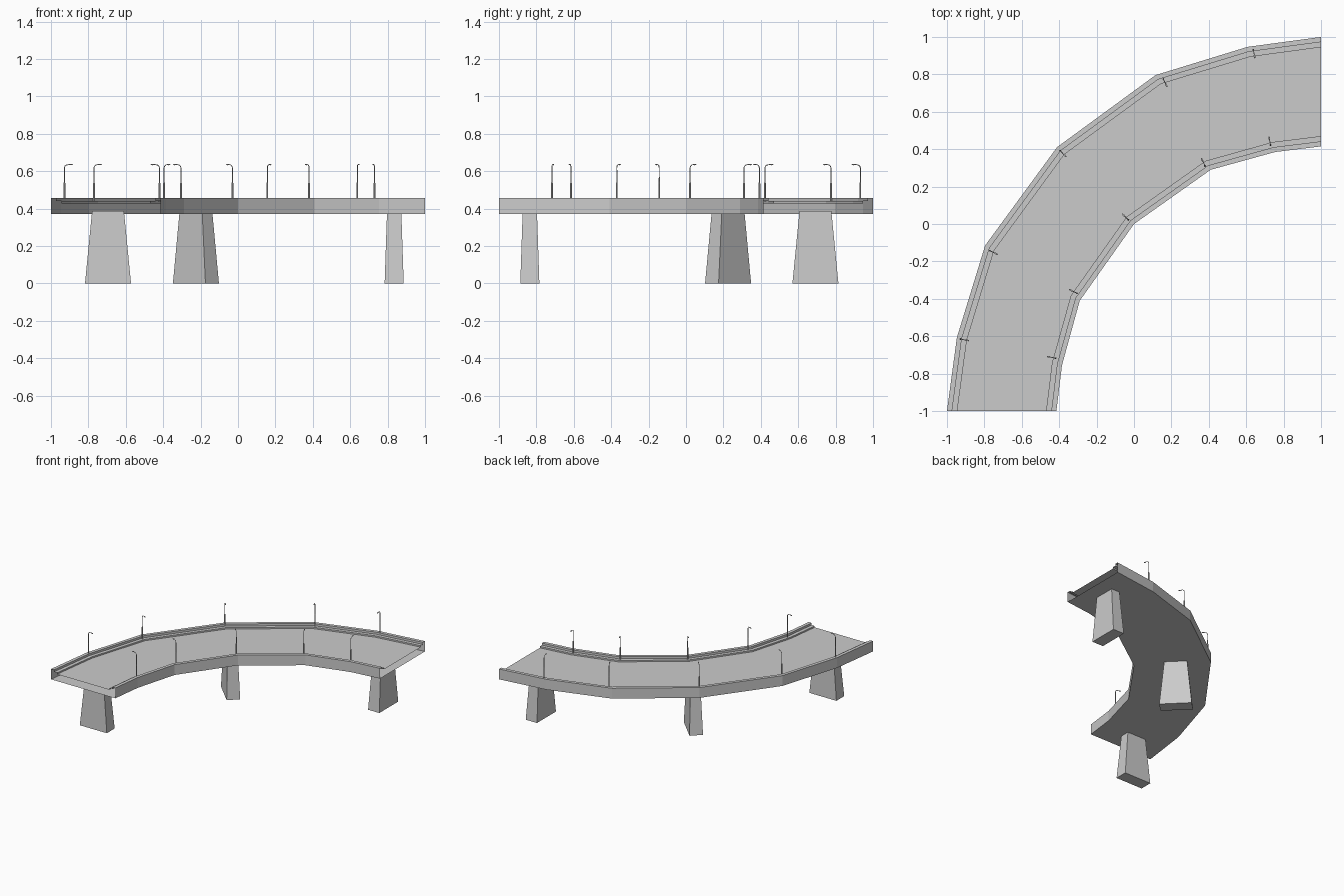
import bpy, bmesh, math
from mathutils import Vector, Matrix

if "Cube" in bpy.data.objects:
    bpy.data.objects.remove(bpy.data.objects["Cube"])


def make_object(name, bm):
    bmesh.ops.recalc_face_normals(bm, faces=bm.faces)
    mesh = bpy.data.meshes.new(name)
    bm.to_mesh(mesh)
    bm.free()
    ob = bpy.data.objects.new(name, mesh)
    bpy.context.collection.objects.link(ob)
    return ob


def mirrored(half):
    # complete a bend symmetric about the diagonal
    return half + [(-y, -x) for x, y in reversed(half[:-1])]


# bridge deck: hollow section with parapets and kerbs, open at both ends
outer = mirrored([(-1, -1), (-0.947, -0.607), (-0.796, -0.115), (-0.411, 0.411)])
inner = mirrored([(-0.415, -1), (-0.385, -0.755), (-0.29, -0.41), (0, 0)])
section = [(0, 0.372), (0, 0.457), (0.027, 0.457), (0.027, 0.44), (0.055, 0.44), (0.055, 0.428)]

bm = bmesh.new()
rings = []
for o, i in zip(outer, inner):
    o, i = Vector(o), Vector(i)
    across = (i - o).normalized()
    ring = [(o + across * d).to_3d() + Vector((0, 0, z)) for d, z in section]
    ring += [(i - across * d).to_3d() + Vector((0, 0, z)) for d, z in reversed(section)]
    rings.append([bm.verts.new(p) for p in ring])
for r, s in zip(rings, rings[1:]):
    for k in range(len(r)):
        n = (k + 1) % len(r)
        bm.faces.new((r[k], r[n], s[n], s[k]))
make_object("deck", bm)


# tapered piers, long side across the road
def pier(name, x, y, angle):
    bm = bmesh.new()
    bmesh.ops.create_cube(bm, size=2)
    for v in bm.verts:
        a, b, z = (0.085, 0.038, 0.388) if v.co.z > 0 else (0.123, 0.051, 0)
        v.co = (v.co.x * a, v.co.y * b, z)
    bm.transform(Matrix.Translation((x, y, 0)) @ Matrix.Rotation(math.radians(angle), 4, 'Z'))
    make_object(name, bm)


pier("pier_start", -0.695, -0.835, 0)
pier("pier_middle", -0.225, 0.225, 135)
pier("pier_end", 0.835, 0.692, 90)


# street lamps: tapered mast with a curved arm and a flat lantern
def lamp(name, x, y, side):
    aim = Vector((1 - x, -1 - y)).normalized() * side
    place = Matrix.Translation((x, y, 0)) @ Matrix.Rotation(math.atan2(aim.y, aim.x), 4, 'Z')
    path = [(0, 0.438, 0.005), (0, 0.535, 0.005), (0, 0.54, 0.003), (0, 0.618, 0.0025),
            (0.003, 0.627, 0.0025), (0.011, 0.633, 0.0022), (0.028, 0.636, 0.002)]
    bm = bmesh.new()
    rings = []
    for k, (d, z, r) in enumerate(path):
        p, q = path[max(k - 1, 0)], path[min(k + 1, len(path) - 1)]
        t = math.atan2(q[0] - p[0], q[1] - p[1])
        ring = []
        for j in range(8):
            c, s = r * math.cos(j * math.pi / 4), r * math.sin(j * math.pi / 4)
            ring.append(bm.verts.new((d + c * math.cos(t), s, z - c * math.sin(t))))
        rings.append(ring)
    for r, s in zip(rings, rings[1:]):
        for k in range(8):
            n = (k + 1) % 8
            bm.faces.new((r[k], r[n], s[n], s[k]))
    bm.faces.new(rings[0])
    bm.faces.new(rings[-1])
    lantern = Matrix.Translation((0.036, 0, 0.635)) @ Matrix.Diagonal((0.012, 0.005, 0.0035, 1))
    bmesh.ops.create_uvsphere(bm, u_segments=8, v_segments=5, radius=1, matrix=lantern)
    bm.transform(place)
    make_object(name, bm)


outer_lamps = [(-0.928, -0.615), (-0.77, -0.143), (-0.395, 0.392), (0.157, 0.775), (0.638, 0.932)]
inner_lamps = [(-0.42, -0.717), (-0.305, -0.37), (-0.03, 0.022), (0.38, 0.31), (0.73, 0.422)]
for k, (x, y) in enumerate(outer_lamps):
    lamp(f"outer_lamp_{k + 1}", x, y, 1)
for k, (x, y) in enumerate(inner_lamps):
    lamp(f"inner_lamp_{k + 1}", x, y, -1)
